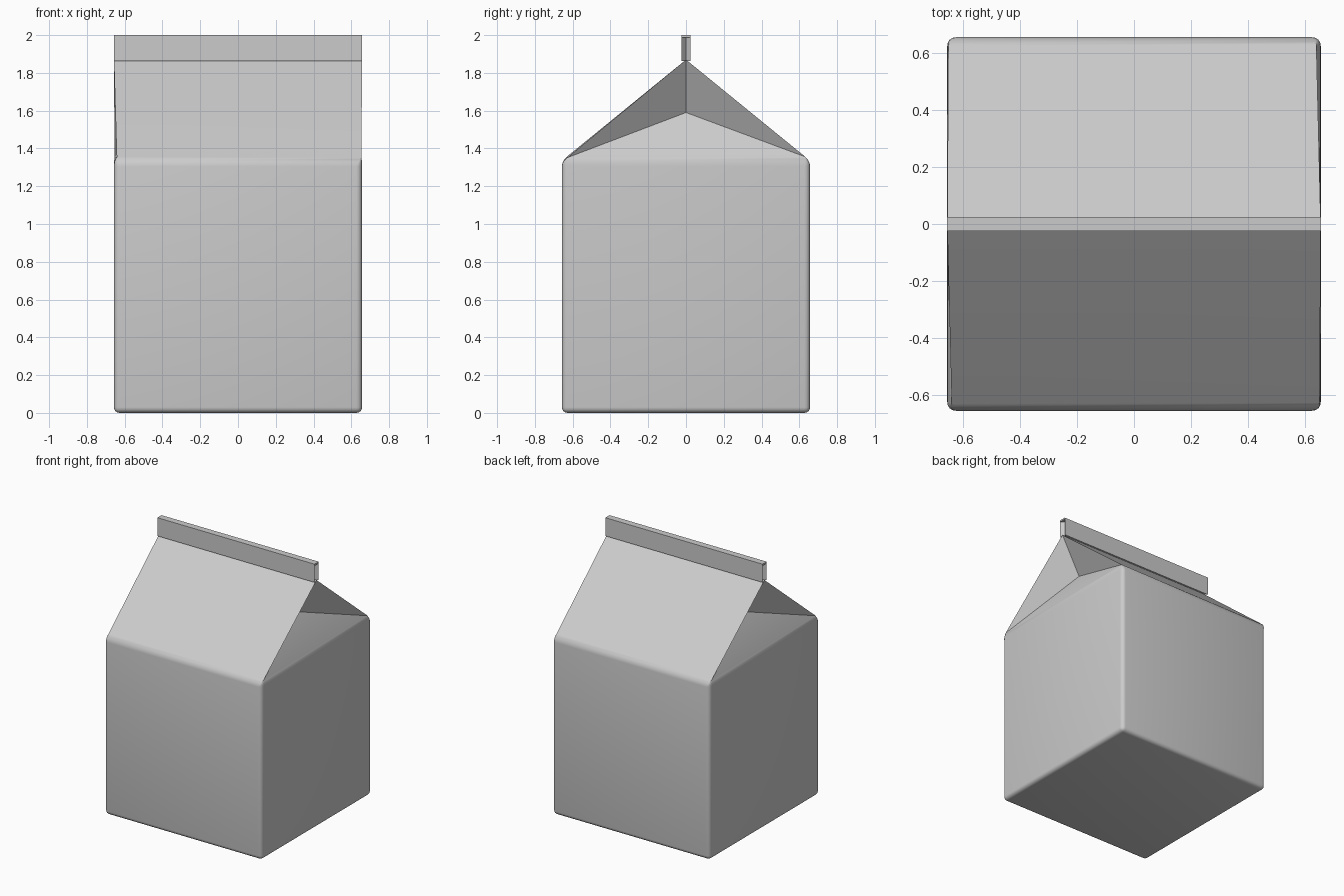
import bpy, bmesh

if "Cube" in bpy.data.objects:
    bpy.data.objects.remove(bpy.data.objects["Cube"])

W, EAVE, RIDGE, TOP = 0.657, 1.335, 1.87, 2.0   # half width, heights
FOLD_X, FOLD_Z = 0.505, 1.59                    # inward gable fold
FIN = 0.025                                     # half fin thickness


def make_object(name, bm):
    bmesh.ops.recalc_face_normals(bm, faces=bm.faces)
    me = bpy.data.meshes.new(name)
    bm.to_mesh(me)
    bm.free()
    ob = bpy.data.objects.new(name, me)
    bpy.context.collection.objects.link(ob)
    bpy.context.view_layer.objects.active = ob
    ob.select_set(True)
    bpy.ops.object.shade_smooth_by_angle(angle=0.6)
    ob.select_set(False)
    return ob


# Carton body with sloped roof and folded-in gable ends
bm = bmesh.new()
corners = [(-W, -W), (W, -W), (W, W), (-W, W)]
low = [bm.verts.new((x, y, 0)) for x, y in corners]
high = [bm.verts.new((x, y, EAVE)) for x, y in corners]
ridge = {s: bm.verts.new((s * W, 0, RIDGE)) for s in (-1, 1)}
fold = {s: bm.verts.new((s * FOLD_X, 0, FOLD_Z)) for s in (-1, 1)}
bm.faces.new(low)
for i in range(4):
    j = (i + 1) % 4
    bm.faces.new((low[i], low[j], high[j], high[i]))
bm.faces.new((high[0], high[1], ridge[1], ridge[-1]))
bm.faces.new((high[2], high[3], ridge[-1], ridge[1]))
for s, a, b in ((1, high[1], high[2]), (-1, high[3], high[0])):
    bm.faces.new((a, b, fold[s]))
    bm.faces.new((a, fold[s], ridge[s]))
    bm.faces.new((b, ridge[s], fold[s]))
bmesh.ops.recalc_face_normals(bm, faces=bm.faces)
# Soft rounding on the box edges only, folds stay crisp
box = set(low + high)
soft = [e for e in bm.edges if set(e.verts) <= box]
bmesh.ops.bevel(bm, geom=soft, offset=0.03, offset_type='OFFSET', segments=4,
                profile=0.5, affect='EDGES', clamp_overlap=True)
make_object("carton_body", bm)

# Sealed top fin, with a shallow pleat in each end
bm = bmesh.new()
outline = [(-W, -FIN), (W, -FIN), (W - 0.03, 0), (W, FIN), (-W, FIN), (-W + 0.03, 0)]
base = bm.faces.new([bm.verts.new((x, y, RIDGE - 0.008)) for x, y in outline])
ext = bmesh.ops.extrude_face_region(bm, geom=[base])
for v in ext["geom"]:
    if isinstance(v, bmesh.types.BMVert):
        v.co.z = TOP - 0.012
cap = [f for f in ext["geom"] if isinstance(f, bmesh.types.BMFace)]
# Closed strip over the pleat
bm2 = bmesh.new()
bmesh.ops.create_cube(bm2, size=1)
for v in bm2.verts:
    v.co = (v.co.x * 2 * W, v.co.y * 2 * FIN, TOP - 0.006 + v.co.z * 0.012)
make_object("top_fin", bm)
make_object("fin_cap", bm2)
